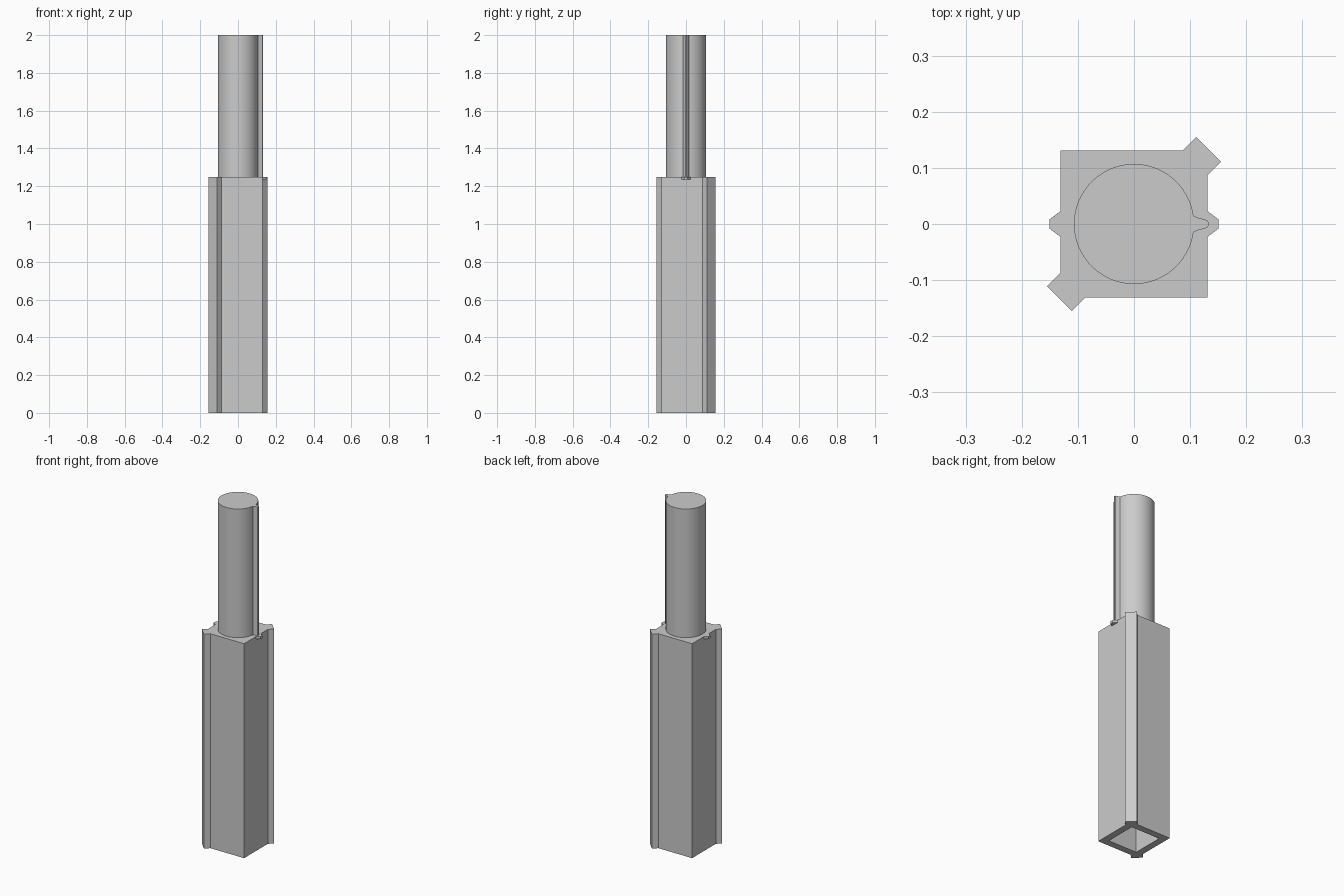
import bpy, bmesh, math

cube = bpy.data.objects.get("Cube")
if cube:
    bpy.data.objects.remove(cube, do_unlink=True)

grey = bpy.data.materials.new("plain grey")
grey.use_nodes = True
grey.diffuse_color = (0.6, 0.6, 0.6, 1)
grey.node_tree.nodes["Principled BSDF"].inputs["Base Color"].default_value = (0.6, 0.6, 0.6, 1)

HALF = 0.131      # half width of the square body
INNER = 0.092     # half width of the hollow
BODY_TOP = 1.25
HEIGHT = 2.0


def prism(name, outline, z0, z1):
    """Extrude a closed xy outline from z0 to z1."""
    bm = bmesh.new()
    base = bm.faces.new([bm.verts.new((x, y, z0)) for x, y in outline])
    out = bmesh.ops.extrude_face_region(bm, geom=[base], use_keep_orig=True)
    top = [v for v in out["geom"] if isinstance(v, bmesh.types.BMVert)]
    bmesh.ops.translate(bm, verts=top, vec=(0, 0, z1 - z0))
    bmesh.ops.recalc_face_normals(bm, faces=bm.faces)
    mesh = bpy.data.meshes.new(name)
    bm.to_mesh(mesh)
    bm.free()
    mesh.materials.append(grey)
    obj = bpy.data.objects.new(name, mesh)
    bpy.context.collection.objects.link(obj)
    return obj


def turned(points):
    """Half-turn copy of a set of points."""
    return [(-x, -y) for x, y in points]


# Square body with a diagonal rib on two opposite corners
half_outline = [(HALF, -HALF), (HALF, 0.087), (0.155, 0.111), (0.111, 0.155), (0.087, HALF)]
body = prism("square_body", half_outline + turned(half_outline), 0, BODY_TOP)

# Hollow, open at the bottom
hole = [(INNER, -INNER), (INNER, INNER)]
cutter = prism("hollow_cutter", hole + turned(hole), -0.1, BODY_TOP - 0.04)
cutter.hide_render = True
cut = body.modifiers.new("hollow", "BOOLEAN")
cut.operation = "DIFFERENCE"
cut.solver = "EXACT"
cut.object = cutter
bpy.context.view_layer.objects.active = body
body.select_set(True)
bpy.ops.object.modifier_apply(modifier=cut.name)
bpy.data.objects.remove(cutter, do_unlink=True)

# Small chamfered tabs at the top of the two sides
tab = [(HALF, -0.023), (0.151, -0.008), (0.151, 0.008), (HALF, 0.023)]
prism("left_tab", tab, BODY_TOP - 0.015, BODY_TOP)
prism("right_tab", turned(tab), BODY_TOP - 0.015, BODY_TOP)

# Round shaft with a narrow tapered key along its +x side
RADIUS, STEPS = 0.107, 64
start = 0.14
span = 2 * math.pi - 2 * start
outline = [(RADIUS * math.cos(start + span * i / STEPS),
            RADIUS * math.sin(start + span * i / STEPS)) for i in range(STEPS + 1)]
key = [(0.111, -0.012), (0.13, -0.007), (0.133, -0.003)]
outline += key + [(x, -y) for x, y in reversed(key)]
shaft = prism("keyed_shaft", outline, BODY_TOP, HEIGHT)

bpy.ops.object.select_all(action="DESELECT")
shaft.select_set(True)
bpy.context.view_layer.objects.active = shaft
bpy.ops.object.shade_smooth_by_angle(angle=math.radians(25))
